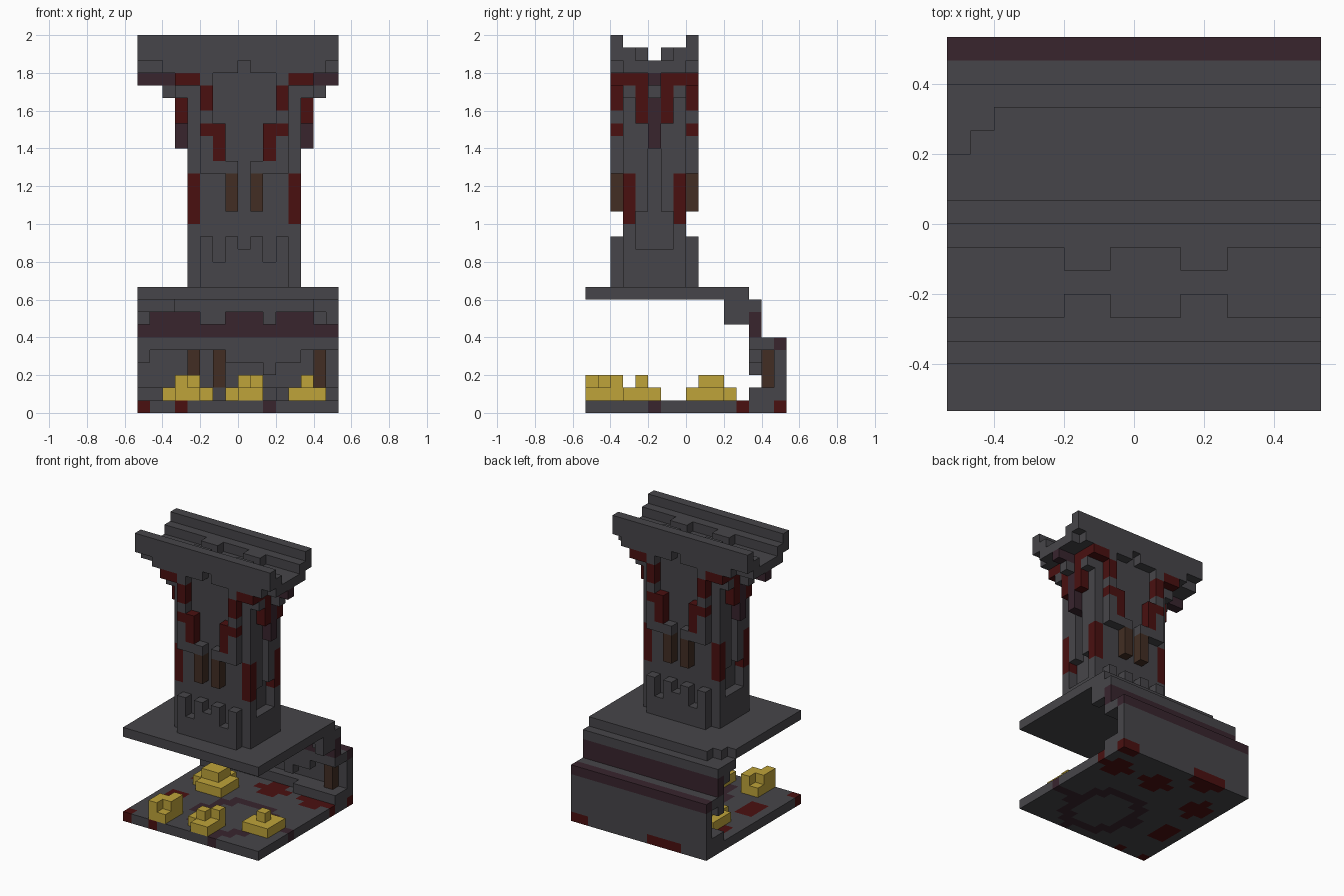
import bpy, bmesh
from math import floor, hypot
from mathutils import Matrix, Vector

start = bpy.data.objects.get("Cube")
if start:
    bpy.data.objects.remove(start, do_unlink=True)

UNIT = 2 / 30          # every part sits on a block lattice of this size
HALF = 8               # half the base width in blocks
FULL = (-HALF, HALF)


def material(name, *rgb):
    mat = bpy.data.materials.new(name)
    mat.use_nodes = True
    mat.diffuse_color = (*rgb, 1)
    shader = mat.node_tree.nodes["Principled BSDF"]
    shader.inputs["Base Color"].default_value = (*rgb, 1)
    shader.inputs["Roughness"].default_value = 0.9
    return mat


stone = material("dark stone", 0.062, 0.060, 0.067)
purple = material("dark purple", 0.040, 0.018, 0.027)
red = material("dark red", 0.068, 0.005, 0.005)
brown = material("dark brown", 0.054, 0.027, 0.017)
gold = material("gold", 0.52, 0.37, 0.042)


def finish(name, bm, *mats):
    mesh = bpy.data.meshes.new(name)
    bm.to_mesh(mesh)
    bm.free()
    for mat in mats:
        mesh.materials.append(mat)
    obj = bpy.data.objects.new(name, mesh)
    bpy.context.collection.objects.link(obj)
    return obj


def blocks(name, mat, *boxes):
    """One object made of boxes, each given as x, y and z spans in blocks."""
    bm = bmesh.new()
    for spans in boxes:
        low = Vector([min(s) for s in spans])
        high = Vector([max(s) for s in spans])
        size = (high - low) * UNIT
        place = Matrix.Translation((low + high) / 2 * UNIT)
        bmesh.ops.create_cube(bm, size=1, matrix=place @ Matrix.Diagonal((*size, 1)))
    return finish(name, bm, mat)


def mirrored(name, mat, *boxes):
    """Blocks repeated on all four sides of the pillar axis."""
    copies = set()
    for x, y, z in boxes:
        x_flip = tuple(sorted(min(1 - v, HALF) for v in x))
        y_flip = tuple(sorted(-5 - v for v in y))
        copies.update((a, b, z) for a in (x, x_flip) for b in (y, y_flip))
    return blocks(name, mat, *sorted(copies))


# Floor slab: ring with two spokes and scattered stains, coloured by cell
STAINS = ((1, 4.5, 1.6), (-5.5, 3, 1.7), (-6, -2.5, 1.4), (6, 4.5, 1.6),
          (-8, -8, 1.3), (-4.5, -8, 0.8), (7.5, 8, 1.2), (-3, 8, 1.8))


def floor_colour(x, y):
    if any(hypot(x - a, y - b) < r for a, b, r in STAINS):
        return 2
    spoke = (floor(x) == 2 and y < -6) or (floor(y) == -3 and x > 5)
    return 1 if spoke or 2.8 < hypot(x - 1.5, y + 3) < 4.2 else 0


bm = bmesh.new()
bmesh.ops.create_grid(bm, x_segments=16, y_segments=16, size=HALF * UNIT)
top = bmesh.ops.extrude_face_region(bm, geom=bm.faces[:], use_keep_orig=True)["geom"]
bmesh.ops.translate(bm, vec=(0, 0, UNIT),
                    verts=[v for v in top if isinstance(v, bmesh.types.BMVert)])
bmesh.ops.recalc_face_normals(bm, faces=bm.faces[:])
for face in bm.faces:
    centre = face.calc_center_median() / UNIT
    cell = [min(max(floor(c), -HALF), HALF - 1) + 0.5 for c in centre.xy]
    face.material_index = floor_colour(*cell)
finish("floor_slab", bm, stone, purple, red)

# Back wall with a recess, bars and stepped brackets
BACK, RECESS, INNER, BRACKET = (7, 8), (6, 7), (5, 6), (4, 5)
blocks("back_wall", stone,
       (FULL, BACK, (1, 5)), (FULL, RECESS, (1, 2)), (FULL, RECESS, (5, 6)),
       (FULL, INNER, (5, 6)), ((-8, -7), INNER, (4, 5)), ((-1, 5), INNER, (4, 5)),
       ((2, 3), INNER, (3, 4)), ((-8, -6), INNER, (1, 2)), ((3, 8), INNER, (1, 2)))
blocks("wall_bars", brown, *[((x, x + 1), RECESS, (2, 5)) for x in (-4, -2, 6)])
blocks("wall_cap", purple, (FULL, BACK, (5, 6)))
blocks("wall_band", purple, (FULL, INNER, (6, 8)))
blocks("wall_brackets", stone,
       (FULL, (4, 6), (8, 9)), ((-8, -5), (3, 4), (8, 9)), ((6, 8), (3, 4), (8, 9)),
       ((7, 8), (3, 4), (7, 8)),
       *[(x, BRACKET, (7, 8)) for x in ((-8, -7), (-3, -1), (2, 3), (6, 8))])

# Table slab, with a stepped corner
TABLE = (9, 10)
blocks("table_slab", stone, (FULL, (-8, 3), TABLE), ((-7, 8), (3, 4), TABLE),
       ((-6, 8), BRACKET, TABLE))

# Gold piles
LOW, HIGH = (1, 2), (2, 3)
blocks("gold_piles", gold,
       ((-5, -3), (-8, -5), LOW), ((-5, -4), (-8, -6), HIGH), ((-4, -3), (-7, -5), HIGH),
       ((-1, 2), (-7, -5), LOW), ((0, 2), (-8, -7), LOW),
       ((0, 1), (-7, -6), HIGH), ((1, 2), (-6, -5), HIGH),
       ((4, 7), (-5, -3), LOW), ((5, 7), (-3, -2), LOW), ((5, 6), (-4, -3), HIGH),
       ((-6, -3), (1, 4), LOW), ((-5, -2), (0, 3), LOW), ((-5, -3), (1, 3), HIGH))

# Pillar core and its notched foot
FACE, CORNER, NEXT, MIDDLE = (-6, -5), (-5, -4), (-4, -3), (-3, -2)
SIDE = (-4, -3)
blocks("pillar_core", stone, ((-3, 4), (-5, 0), (10, 27)))
mirrored("pillar_foot", stone,
         ((-3, -2), FACE, (10, 14)), ((-2, -1), FACE, (10, 12)),
         ((-1, 0), FACE, (10, 14)), ((0, 1), FACE, (10, 13)),
         (SIDE, (-5, 0), (10, 13)), (SIDE, CORNER, (13, 15)))

# Pillar relief: stone ribs, red streaks and brown bars
mirrored("pillar_ribs", stone,
         ((-2, 0), FACE, (19, 20)), ((-3, -2), FACE, (19, 22)),
         ((-3, -2), FACE, (23, 24)), ((-3, -2), FACE, (26, 27)),
         (SIDE, CORNER, (19, 26)), (SIDE, NEXT, (16, 23)),
         ((-6, -5), MIDDLE, (25, 26)), ((-5, -4), CORNER, (25, 26)))
mirrored("pillar_streaks", red,
         (SIDE, CORNER, (15, 19)), ((-2, -1), FACE, (20, 23)),
         ((-3, -2), FACE, (22, 23)), ((-3, -2), FACE, (24, 26)),
         ((-5, -3), (-6, -3), (26, 27)), ((-5, -3), NEXT, (23, 26)))
mirrored("pillar_bars", brown, ((-1, 0), FACE, (16, 19)))
mirrored("side_corbels", purple, ((-5, -3), MIDDLE, (21, 26)),
         ((-8, -3), MIDDLE, (26, 27)))

# Crown with two tall rails, inner ledges and a central groove
mirrored("crown", stone,
         (FULL, FACE, (28, 30)), ((-6, 0), FACE, (27, 28)),
         (FULL, (-5, 0), (27, 28)), (FULL, CORNER, (28, 29)),
         ((-3, -1), NEXT, (28, 29)))
